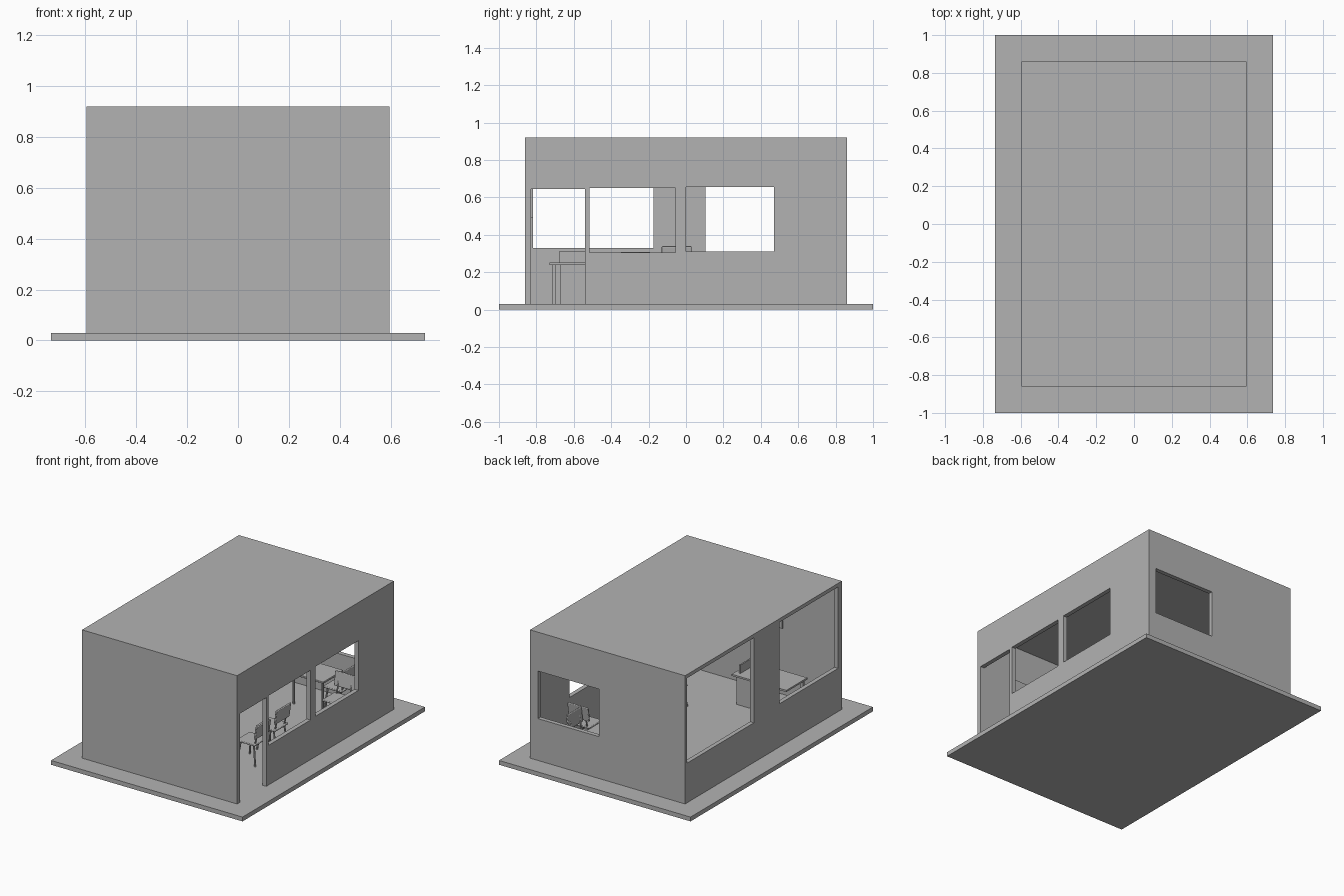
import bpy, math
from mathutils import Matrix, Vector

cube = bpy.data.objects.get("Cube")
if cube:
    bpy.data.objects.remove(cube, do_unlink=True)

grey = bpy.data.materials.new("plain grey")
grey.use_nodes = True
grey.diffuse_color = (0.45, 0.45, 0.45, 1)
grey.node_tree.nodes["Principled BSDF"].inputs["Base Color"].default_value = grey.diffuse_color


def box(name, x, y, z, bevel=0, place=None):
    """Box spanning the (low, high) pairs x, y and z."""
    lo, hi = Vector((x[0], y[0], z[0])), Vector((x[1], y[1], z[1]))
    bpy.ops.mesh.primitive_cube_add(size=1)
    ob = bpy.context.object
    ob.name = name
    size = hi - lo
    ob.data.transform(Matrix.Translation((lo + hi) / 2) @ Matrix.Diagonal((*size, 1)))
    ob.data.materials.append(grey)
    if bevel:
        mod = ob.modifiers.new("rounding", "BEVEL")
        mod.width, mod.segments = bevel, 3
    if place:
        ob.matrix_world = place
    return ob


def rod(name, a, b, r, place):
    """Round leg between two points."""
    a, b = Vector(a), Vector(b)
    bpy.ops.mesh.primitive_cylinder_add(vertices=10, radius=r, depth=(b - a).length)
    ob = bpy.context.object
    ob.name = name
    turn = (b - a).to_track_quat("Z", "Y").to_matrix().to_4x4()
    ob.data.transform(Matrix.Translation((a + b) / 2) @ turn)
    ob.data.materials.append(grey)
    bpy.ops.object.shade_smooth_by_angle()
    ob.matrix_world = place


# Ground slab, walls and roof
FLOOR, TOP = 0.03, 0.895
W, D, T = 0.595, 0.86, 0.03
box("ground_slab", (-0.735, 0.735), (-1, 1), (0, FLOOR))
box("roof", (-W, W), (-D, D), (TOP, 0.92))
walls = box("walls", (-W, W), (-D, D), (FLOOR, TOP))

right_side, left_side = (0.5, 0.7), (-0.7, -0.5)
cutters = [
    box("room_cutter", (T - W, W - T), (T - D, D - T), (-0.1, 1)),
    box("door_cutter", right_side, (-0.83, -0.54), (-0.1, 0.645)),
    box("side_window_cutter", right_side, (-0.515, -0.055), (0.305, 0.65)),
    box("side_window_cutter", right_side, (0, 0.47), (0.31, 0.655)),
    box("tall_window_cutter", left_side, (-0.818, -0.175), (0.33, 1)),
    box("tall_window_cutter", left_side, (0.105, 0.838), (0.305, 1)),
    box("back_window_cutter", (0.065, 0.535), (0.7, 1), (0.32, 0.65)),
]
for c in cutters:
    mod = walls.modifiers.new("opening", "BOOLEAN")
    mod.operation, mod.solver, mod.object = "DIFFERENCE", "EXACT", c
bpy.ops.object.select_all(action="DESELECT")
walls.select_set(True)
bpy.context.view_layer.objects.active = walls
for mod in list(walls.modifiers):
    bpy.ops.object.modifier_apply(modifier=mod.name)
for c in cutters:
    bpy.data.objects.remove(c, do_unlink=True)

# Board on the inside of the front wall
box("wall_board", (-0.165, 0.35), (-0.83, -0.818), (0.49, 0.645))


def chair(x, y, angle, height=1.0):
    """Chair whose back is on its local +y side."""
    place = (Matrix.Translation((x, y, FLOOR)) @ Matrix.Rotation(math.radians(angle), 4, "Z")
             @ Matrix.Diagonal((1, 1, height, 1)))
    box("chair_seat", (-0.075, 0.075), (-0.075, 0.07), (0.155, 0.167), 0.005, place)
    tilt = (place @ Matrix.Translation((0, 0.07, 0.21))
            @ Matrix.Rotation(math.radians(-8), 4, "X"))
    box("chair_back", (-0.08, 0.08), (-0.006, 0.006), (0, 0.1), 0.005, tilt)
    for s in (-1, 1):
        for t in (-1, 1):
            rod("chair_leg", (s * 0.055, t * 0.05, 0.156), (s * 0.07, t * 0.07, 0), 0.006, place)
        rod("chair_back_post", (s * 0.05, 0.055, 0.16), (s * 0.05, 0.08, 0.28), 0.005, place)


def table(x, y, w, d):
    place = Matrix.Translation((x, y, FLOOR))
    box("table_top", (-w, w), (-d, d), (0.207, 0.22), 0.003, place)
    for s in (-1, 1):
        for t in (-1, 1):
            end = (s * (w - 0.02), t * (d - 0.02))
            rod("table_leg", (*end, 0.21), (*end, 0), 0.008, place)


# Table and chairs
table(0.14, 0.66, 0.13, 0.11)
chair(0.42, 0.5, 0)
chair(0.31, 0.67, -90)
chair(0.3, -0.05, -90)
chair(0.3, -0.27, -90, 0.9)

# Desk with a pedestal of drawers
box("desk_top", (-0.42, 0), (-0.73, -0.5), (0.24, 0.252))
for x in (-0.41, -0.03):
    box("desk_leg", (x, x + 0.02), (-0.715, -0.695), (FLOOR, 0.24))
box("desk_pedestal", (-0.14, -0.01), (-0.67, -0.54), (FLOOR, 0.24))
for i in range(3):
    z = 0.04 + i * 0.067
    box("drawer_front", (-0.01, -0.002), (-0.665, -0.55), (z, z + 0.06))
box("desk_screen", (-0.04, -0.03), (-0.68, -0.54), (0.252, 0.31))
